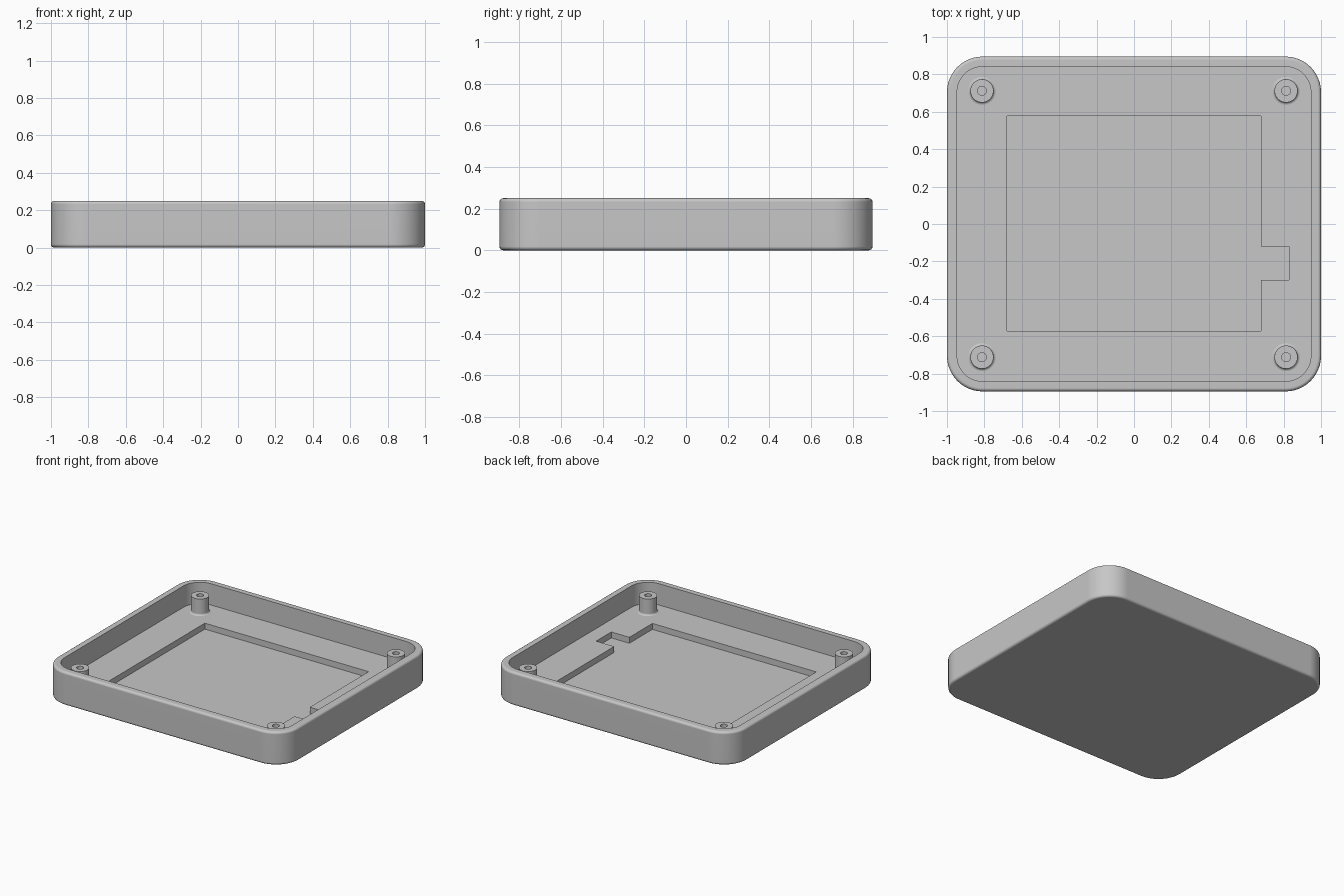
import bpy
import bmesh
from math import sin, cos, pi, radians

cube = bpy.data.objects.get("Cube")
if cube:
    bpy.data.objects.remove(cube, do_unlink=True)

HALF_X, HALF_Y, HEIGHT = 1.0, 0.895, 0.25
CORNER, WALL, FILLET = 0.19, 0.054, 0.018
FLOOR, POCKET_FLOOR, BOSS_TOP = 0.09, 0.045, 0.213

grey = bpy.data.materials.new("plain grey")
grey.use_nodes = True
colour = (0.57, 0.57, 0.57, 1)
grey.diffuse_color = colour
grey.node_tree.nodes["Principled BSDF"].inputs["Base Color"].default_value = colour


def rounded_rect(inset, z, steps=12):
    """Rounded rectangle outline, offset inwards from the case edge."""
    r = CORNER - inset
    points = []
    for quarter, (sx, sy) in enumerate([(1, 1), (-1, 1), (-1, -1), (1, -1)]):
        for i in range(steps + 1):
            a = (quarter + i / steps) * pi / 2
            points.append((sx * (HALF_X - CORNER) + r * cos(a),
                           sy * (HALF_Y - CORNER) + r * sin(a), z))
    return points


def circle(r, z, n=40):
    return [(r * cos(2 * pi * i / n), r * sin(2 * pi * i / n), z) for i in range(n)]


def loft(name, outlines):
    """Skin a stack of matching outlines and cap both ends."""
    bm = bmesh.new()
    rings = [[bm.verts.new(p) for p in o] for o in outlines]
    for a, b in zip(rings, rings[1:]):
        for i in range(len(a)):
            j = (i + 1) % len(a)
            bm.faces.new((a[i], a[j], b[j], b[i]))
    bm.faces.new(rings[0][::-1])
    bm.faces.new(rings[-1])
    bmesh.ops.recalc_face_normals(bm, faces=bm.faces)
    mesh = bpy.data.meshes.new(name)
    bm.to_mesh(mesh)
    bm.free()
    mesh.materials.append(grey)
    obj = bpy.data.objects.new(name, mesh)
    bpy.context.collection.objects.link(obj)
    return obj


def activate(obj):
    bpy.ops.object.select_all(action="DESELECT")
    obj.select_set(True)
    bpy.context.view_layer.objects.active = obj


def smooth(obj):
    activate(obj)
    bpy.ops.object.shade_smooth_by_angle(angle=radians(35))
    obj.modifiers.new("even shading", "WEIGHTED_NORMAL").keep_sharp = True


# Tray: rounded outer edges, thin wall, recessed floor
arc = [i / 4 * pi / 2 for i in range(5)]
section = [(FILLET * (1 - sin(a)), FILLET * (1 - cos(a))) for a in arc]
section += [(FILLET * (1 - cos(a)), HEIGHT - FILLET * (1 - sin(a))) for a in arc]
section += [(WALL, HEIGHT), (WALL, FLOOR)]
tray = loft("tray", [rounded_rect(inset, z) for inset, z in section])

# Pocket in the floor with a side notch
pocket = [(-0.68, -0.573), (0.68, -0.573), (0.68, -0.30), (0.83, -0.30),
          (0.83, -0.12), (0.68, -0.12), (0.68, 0.578), (-0.68, 0.578)]
cutter = loft("pocket_cutter", [[(x, y, z) for x, y in pocket]
                                for z in (POCKET_FLOOR, HEIGHT)])
cutter.hide_render = True
cut = tray.modifiers.new("pocket", "BOOLEAN")
cut.operation = "DIFFERENCE"
cut.solver = "EXACT"
cut.object = cutter
activate(tray)
bpy.ops.object.modifier_apply(modifier=cut.name)
bpy.data.objects.remove(cutter, do_unlink=True)
smooth(tray)

# Screw bosses with a flared foot and a blind hole
R, FLARE, HOLE = 0.062, 0.013, 0.024
foot = [(R + FLARE * (1 - sin(a)), FLOOR + FLARE * (1 - cos(a))) for a in arc]
boss_section = [(R + FLARE, FLOOR - 0.01)] + foot
boss_section += [(R, BOSS_TOP), (HOLE, BOSS_TOP), (HOLE, FLOOR + 0.01)]
for side, x in (("left", 0.813), ("right", -0.813)):
    for end, y in (("front", -0.712), ("back", 0.712)):
        boss = loft(f"screw_boss_{end}_{side}", [circle(r, z) for r, z in boss_section])
        boss.location = (x, y, 0)
        smooth(boss)
